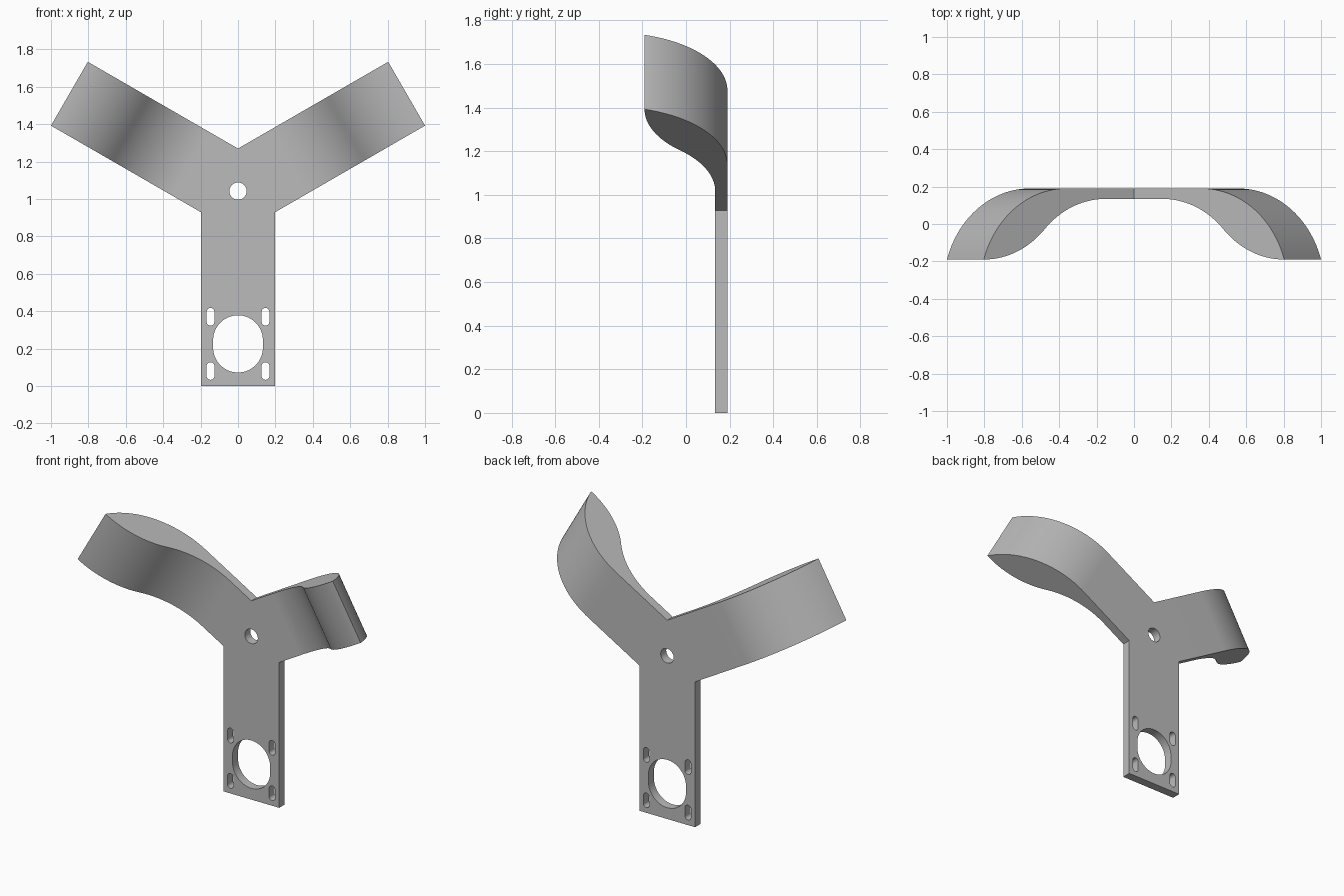
import bpy, bmesh
from math import sin, cos, pi, radians, asin, hypot

cube = bpy.data.objects.get("Cube")
if cube:
    bpy.data.objects.remove(cube, do_unlink=True)

HALF = 0.197                 # half width of stem and arms
BACK, FRONT, TIP = 0.19, 0.134, -0.19
HUB = 1.042                  # height of the hub centre
S_START, S_END, OUTER = 0.29, 1.041, 0.53   # distances along an arm
TILT = radians(30)

grey = bpy.data.materials.new("plain grey")
grey.use_nodes = True
grey.diffuse_color = (0.5, 0.5, 0.5, 1)
grey.node_tree.nodes["Principled BSDF"].inputs["Base Color"].default_value = grey.diffuse_color


def on_arm(t, across, side=1):
    """Front-plane point at distance t along an arm, offset across it."""
    return (side * (t * cos(TILT) - across * sin(TILT)),
            HUB + t * sin(TILT) + across * cos(TILT))


def slot(cx, cz, r, straight=0, n=48):
    """Circle or upright rounded slot outline."""
    pts = []
    for i in range(n):
        a = (i + 0.5) * 2 * pi / n
        shift = straight if sin(a) > 0 else -straight
        pts.append((cx + r * cos(a), cz + r * sin(a) + shift))
    return pts


def finish(obj):
    """Weld, fix normals, colour and smooth a mesh object."""
    bm = bmesh.new()
    bm.from_mesh(obj.data)
    bmesh.ops.remove_doubles(bm, verts=bm.verts, dist=1e-5)
    bmesh.ops.recalc_face_normals(bm, faces=bm.faces)
    bm.to_mesh(obj.data)
    bm.free()
    obj.data.materials.clear()
    obj.data.materials.append(grey)
    bpy.ops.object.select_all(action='DESELECT')
    obj.select_set(True)
    bpy.context.view_layer.objects.active = obj
    bpy.ops.object.shade_smooth_by_angle(angle=radians(30))


# Flat Y-shaped plate with hub hole, motor opening and four screw slots
right_half = [(HALF, 0),
              on_arm(HALF * (1 - sin(TILT)) / cos(TILT), -HALF),
              on_arm(S_START, -HALF), on_arm(S_START, HALF)]
outline = right_half + [(0, HUB + HALF / cos(TILT))]
outline += [(-x, z) for x, z in reversed(right_half)]
loops = [outline, slot(0, HUB, 0.046), slot(0, 0.225, 0.133, 0.02)]
loops += [slot(sx * 0.147, 0.225 + sz * 0.145, 0.021, 0.026, 24)
          for sx in (-1, 1) for sz in (-1, 1)]

curve = bpy.data.curves.new("mounting_plate", 'CURVE')
curve.dimensions = '2D'
curve.fill_mode = 'BOTH'
curve.extrude = (BACK - FRONT) / 2
for loop in loops:
    spline = curve.splines.new('POLY')
    spline.points.add(len(loop) - 1)
    for point, (x, z) in zip(spline.points, loop):
        point.co = (x, z, 0, 1)
    spline.use_cyclic_u = True
plate = bpy.data.objects.new("mounting_plate", curve)
bpy.context.collection.objects.link(plate)
plate.location.y = (BACK + FRONT) / 2
plate.rotation_euler.x = pi / 2
bpy.ops.object.select_all(action='DESELECT')
plate.select_set(True)
bpy.context.view_layer.objects.active = plate
bpy.ops.object.convert(target='MESH')
finish(bpy.context.view_layer.objects.active)


def arc_drop(t0, y0, width, drop, n):
    """Arc leaving (t0, y0) level and falling by drop over width."""
    r = hypot(width, drop) ** 2 / (2 * drop)
    end = asin(width / r)
    return [(t0 + r * sin(end * i / n), y0 - r * (1 - cos(end * i / n)))
            for i in range(n + 1)]


# Arm section: S-curved front meeting a round back at a sharp tip
half_run, half_drop = (S_END - S_START) / 2, (FRONT - TIP) / 2
first = arc_drop(S_START, FRONT, half_run, half_drop, 20)
second = [(S_START + S_END - t, FRONT + TIP - y) for t, y in reversed(first)]
back = arc_drop(OUTER, BACK, S_END - OUTER, BACK - TIP, 32)
section = first + second[1:] + back[-2::-1] + [(S_START, BACK)]

# Left and right arms
for name, side in (("left_arm", 1), ("right_arm", -1)):
    bm = bmesh.new()
    rings = []
    for across in (-HALF, HALF):
        ring = []
        for t, y in section:
            x, z = on_arm(t, across, side)
            ring.append(bm.verts.new((x, y, z)))
        rings.append(ring)
        bm.faces.new(ring)
    low, high = rings
    for i in range(len(section)):
        bm.faces.new((low[i - 1], low[i], high[i], high[i - 1]))
    mesh = bpy.data.meshes.new(name)
    bm.to_mesh(mesh)
    bm.free()
    arm = bpy.data.objects.new(name, mesh)
    bpy.context.collection.objects.link(arm)
    finish(arm)
